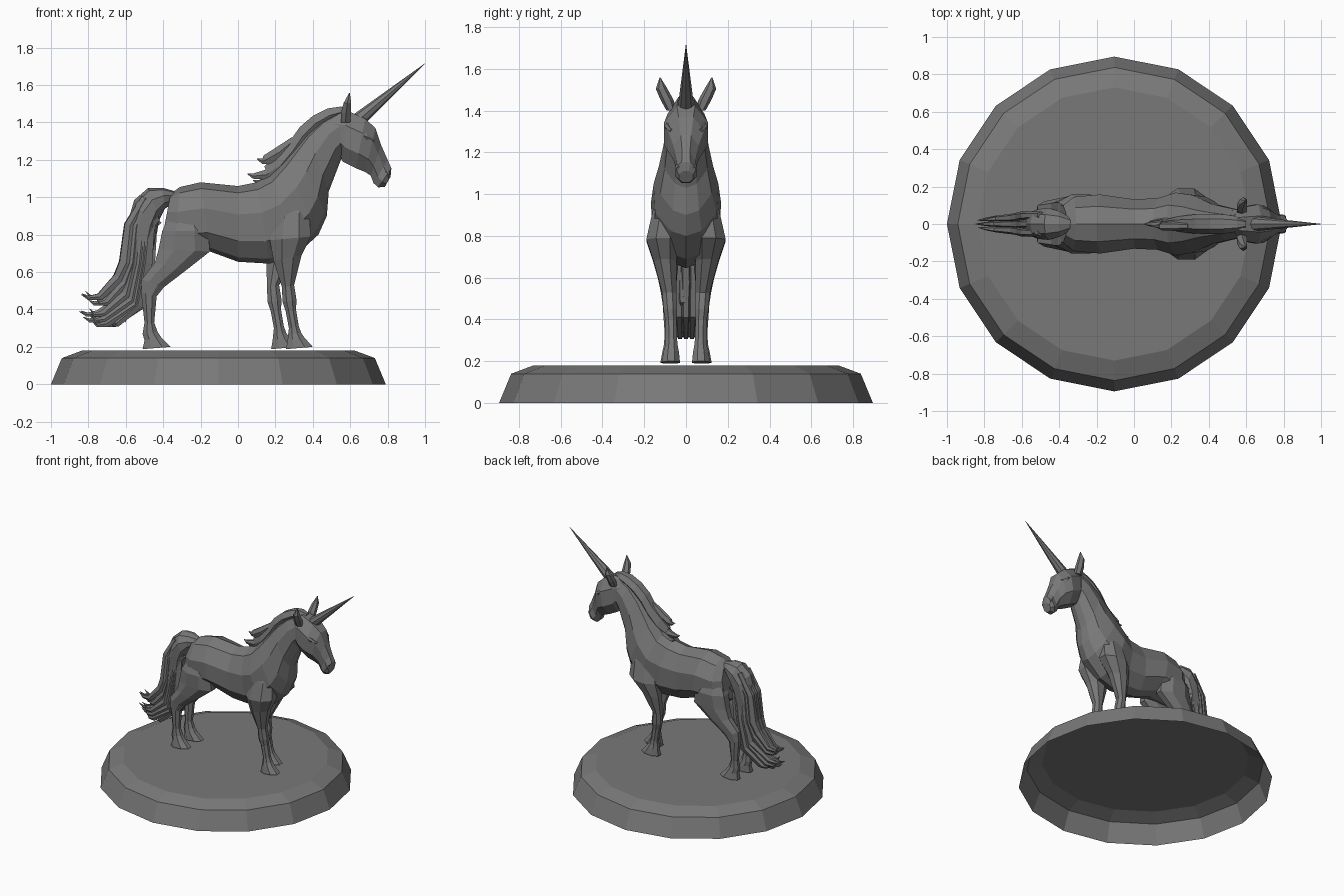
import bpy, bmesh, math, random
from mathutils import Vector

random.seed(4)
grey = bpy.data.materials.new("dark_grey")
grey.diffuse_color = (0.19, 0.19, 0.19, 1)


def add_mesh(name, rings, open_start=False):
    """Skin a list of equal-length point rings, closing the ends."""
    bm = bmesh.new()
    vs = [[bm.verts.new(p) for p in r] for r in rings]
    n = len(vs[0])
    for r0, r1 in zip(vs, vs[1:]):
        for i in range(n):
            bm.faces.new((r0[i], r0[(i + 1) % n], r1[(i + 1) % n], r1[i]))
    first = bm.faces.new(vs[0])
    bm.faces.new(vs[-1])
    bmesh.ops.recalc_face_normals(bm, faces=bm.faces)
    if open_start:
        bm.faces.remove(first)
    me = bpy.data.meshes.new(name)
    bm.to_mesh(me)
    bm.free()
    me.materials.append(grey)
    ob = bpy.data.objects.new(name, me)
    bpy.context.collection.objects.link(ob)
    return ob


def polygon(n):
    k = 1 / math.cos(math.pi / n)
    return [(k * math.cos(2 * math.pi * (i + 0.5) / n), k * math.sin(2 * math.pi * (i + 0.5) / n))
            for i in range(n)]


def loft(name, sections, profile=polygon(8), side=1):
    """Section = (xa, za, xb, zb, y centre, half width); a and b are opposite edges."""
    return add_mesh(name, [[((xa + xb) / 2 + c * (xa - xb) / 2, side * (yc + s * hw),
                             (za + zb) / 2 + c * (za - zb) / 2) for c, s in profile]
                           for xa, za, xb, zb, yc, hw in sections])


def lock(name, pts, y0, y1, r, flat=0.7):
    """Pointed strand of hair along a path in the xz plane."""
    secs, m = [], len(pts) - 1
    for i, (x, z) in enumerate(pts):
        p, q = pts[max(i - 1, 0)], pts[min(i + 1, m)]
        d = Vector((q[0] - p[0], q[1] - p[1])).normalized()
        f = i / m
        w = r * (0.6 + 1.2 * f if f < 0.35 else 1.02 * (1 - f) / 0.65) + 0.001
        secs.append((x - d.y * w, z + d.x * w, x + d.y * w, z - d.x * w,
                     y0 + (y1 - y0) * f, w * flat))
    return loft(name, secs, polygon(6))


# Round plinth with a stepped bevel, an open shell underneath
add_mesh("plinth", [[(-0.105 + r * math.cos(i * math.pi / 8), r * math.sin(i * math.pi / 8), z)
                     for i in range(16)]
                    for r, z in ((0.895, 0), (0.837, 0.14), (0.73, 0.18))], open_start=True)

# Torso and neck: broad flat back, full flank, narrow belly
half = [(1, 0), (0.82, 0.6), (0.25, 1), (-0.45, 0.95), (-0.88, 0.48), (-1, 0)]
torso = half + [(c, -s) for c, s in half[-2:0:-1]]
loft("body", [(-0.36, 1.02, -0.41, 0.76, 0, 0.10), (-0.31, 1.055, -0.34, 0.70, 0, 0.145),
              (-0.20, 1.08, -0.15, 0.71, 0, 0.158), (0.0, 1.06, 0.0, 0.655, 0, 0.132),
              (0.10, 1.08, 0.17, 0.645, 0, 0.138), (0.17, 1.12, 0.31, 0.69, 0, 0.168),
              (0.24, 1.20, 0.43, 0.80, 0, 0.155), (0.30, 1.275, 0.475, 0.90, 0, 0.13),
              (0.37, 1.355, 0.485, 1.03, 0, 0.108), (0.45, 1.42, 0.55, 1.20, 0, 0.09),
              (0.53, 1.46, 0.60, 1.27, 0, 0.075)], torso)

# Head
loft("head", [(0.50, 1.45, 0.53, 1.26, 0, 0.065), (0.58, 1.465, 0.56, 1.19, 0, 0.088),
              (0.68, 1.42, 0.63, 1.155, 0, 0.105), (0.735, 1.37, 0.68, 1.135, 0, 0.085),
              (0.765, 1.28, 0.71, 1.115, 0, 0.06), (0.80, 1.20, 0.725, 1.075, 0, 0.044),
              (0.82, 1.155, 0.75, 1.053, 0, 0.05), (0.816, 1.11, 0.785, 1.055, 0, 0.034)])

# Horn
h0, h1 = Vector((0.64, 0, 1.41)), Vector((1.0, 0, 1.715))
d = (h1 - h0).normalized()
bpy.ops.mesh.primitive_cone_add(vertices=8, radius1=0.04, radius2=0.001,
                                depth=(h1 - h0).length, location=(h0 + h1) / 2,
                                rotation=d.to_track_quat('Z', 'Y').to_euler())
bpy.context.object.name = "horn"
bpy.context.object.data.materials.append(grey)

# Legs: upper part, joint, pastern and hoof
front_leg = [(0.35, 1.06, 0.25, 1.06, 0.065, 0.035), (0.38, 0.92, 0.20, 0.91, 0.095, 0.065),
             (0.39, 0.79, 0.17, 0.77, 0.11, 0.08),
             (0.34, 0.69, 0.19, 0.66, 0.10, 0.055), (0.30, 0.53, 0.235, 0.52, 0.08, 0.034),
             (0.313, 0.45, 0.238, 0.44, 0.075, 0.033), (0.31, 0.40, 0.255, 0.39, 0.072, 0.027),
             (0.325, 0.31, 0.272, 0.30, 0.070, 0.027), (0.338, 0.275, 0.268, 0.265, 0.070, 0.031),
             (0.355, 0.25, 0.265, 0.235, 0.071, 0.037), (0.40, 0.20, 0.257, 0.188, 0.072, 0.043)]
hind_leg = [(-0.22, 1.00, -0.33, 0.98, 0.055, 0.045), (-0.16, 0.82, -0.405, 0.82, 0.085, 0.073),
            (-0.15, 0.71, -0.425, 0.72, 0.09, 0.06), (-0.29, 0.60, -0.445, 0.65, 0.09, 0.048),
            (-0.395, 0.52, -0.515, 0.56, 0.085, 0.036), (-0.435, 0.47, -0.518, 0.49, 0.08, 0.032),
            (-0.448, 0.33, -0.50, 0.33, 0.075, 0.027), (-0.43, 0.28, -0.51, 0.27, 0.074, 0.032),
            (-0.41, 0.25, -0.50, 0.235, 0.075, 0.038), (-0.36, 0.20, -0.51, 0.188, 0.078, 0.044)]
for side, word, step in ((-1, "right", 0.0), (1, "left", -0.08)):
    shifted = []
    for xa, za, xb, zb, yc, hw in front_leg:
        s = step * min(1, max(0, (0.78 - zb) / 0.25))
        shifted.append((xa + s, za, xb + s, zb, yc, hw))
    loft(word + "_front_leg", shifted, side=side)
    loft(word + "_hind_leg", hind_leg, side=side)
    # Ears, eyes and nostrils
    hexa = polygon(6)
    loft(word + "_ear", [(0.60, 1.40, 0.55, 1.40, 0.07, 0.020), (0.605, 1.45, 0.55, 1.45, 0.09, 0.027),
                         (0.605, 1.505, 0.565, 1.505, 0.117, 0.024),
                         (0.598, 1.558, 0.594, 1.558, 0.124, 0.002)], hexa, side)
    loft(word + "_eyelid", [(0.655, 1.345, 0.66, 1.325, 0.088, 0.012), (0.69, 1.34, 0.69, 1.305, 0.086, 0.014),
                            (0.73, 1.31, 0.725, 1.295, 0.067, 0.01)], hexa, side)
    loft(word + "_nostril", [(0.79, 1.15, 0.785, 1.125, 0.036, 0.012),
                             (0.812, 1.13, 0.80, 1.105, 0.034, 0.012)], hexa, side)

# Mane: a ridge along the crest with loose tufts at the withers
loft("mane", [(0.60, 1.472, 0.58, 1.42, 0, 0.02), (0.55, 1.485, 0.54, 1.42, 0, 0.036),
              (0.48, 1.475, 0.50, 1.40, 0, 0.044), (0.40, 1.435, 0.43, 1.355, 0, 0.047),
              (0.33, 1.375, 0.37, 1.29, 0, 0.045), (0.27, 1.29, 0.32, 1.21, 0, 0.042),
              (0.20, 1.225, 0.26, 1.12, 0, 0.034), (0.14, 1.165, 0.18, 1.09, 0, 0.02)], polygon(6))
for i, (x, z) in enumerate(((0.10, 1.205), (0.05, 1.125), (0.08, 1.09))):
    lock("mane_tuft_%d" % i, [(0.30, z + 0.10), (0.22, z + 0.035), (0.15, z - 0.005),
                              (x + 0.03, z - 0.012), (x, z)], 0.012 * (i - 1), 0.012 * (i - 1), 0.033)

# Tail: full core with curling locks
loft("tail", [(-0.33, 1.03, -0.34, 0.97, 0, 0.03), (-0.40, 1.05, -0.39, 0.94, 0, 0.068),
              (-0.48, 1.05, -0.42, 0.88, 0, 0.085), (-0.555, 0.985, -0.435, 0.80, 0, 0.08),
              (-0.60, 0.83, -0.45, 0.70, 0, 0.068), (-0.62, 0.66, -0.475, 0.56, 0, 0.055),
              (-0.65, 0.49, -0.53, 0.42, 0, 0.045), (-0.71, 0.41, -0.62, 0.345, 0, 0.022)], torso)
tips = [(-0.84, 0.48), (-0.80, 0.45), (-0.85, 0.39), (-0.83, 0.36), (-0.78, 0.335), (-0.72, 0.335)]
for i, (x, z) in enumerate(tips):
    for j, y in enumerate((-0.048, 0.0, 0.048)):
        o = 0.02 * i + random.uniform(-0.012, 0.012)
        tx, tz = (x, z) if j == 1 else (x + random.uniform(0, 0.06), z + random.uniform(-0.005, 0.02))
        lock("tail_lock_%d_%d" % (i, j),
             [(-0.49 + o * 0.6, 0.99 - o), (-0.57 + o, 0.85), (-0.59 + o, 0.65), (-0.63 + o, z + 0.09),
              ((-0.64 + tx) / 2, z - 0.012), (tx * 0.8 - 0.13, z - 0.018), (tx, tz)],
             y, y * 0.4, 0.036)
for i, (x, z) in enumerate(((-0.60, 0.33), (-0.53, 0.44), (-0.46, 0.56))):
    lock("tail_inner_lock_%d" % i, [(-0.45, 0.88), (-0.48, 0.75), (-0.50, z + 0.16), (x - 0.015, z + 0.07), (x, z)],
         0.02 * (i - 1), 0.015 * (i - 1), 0.03)
